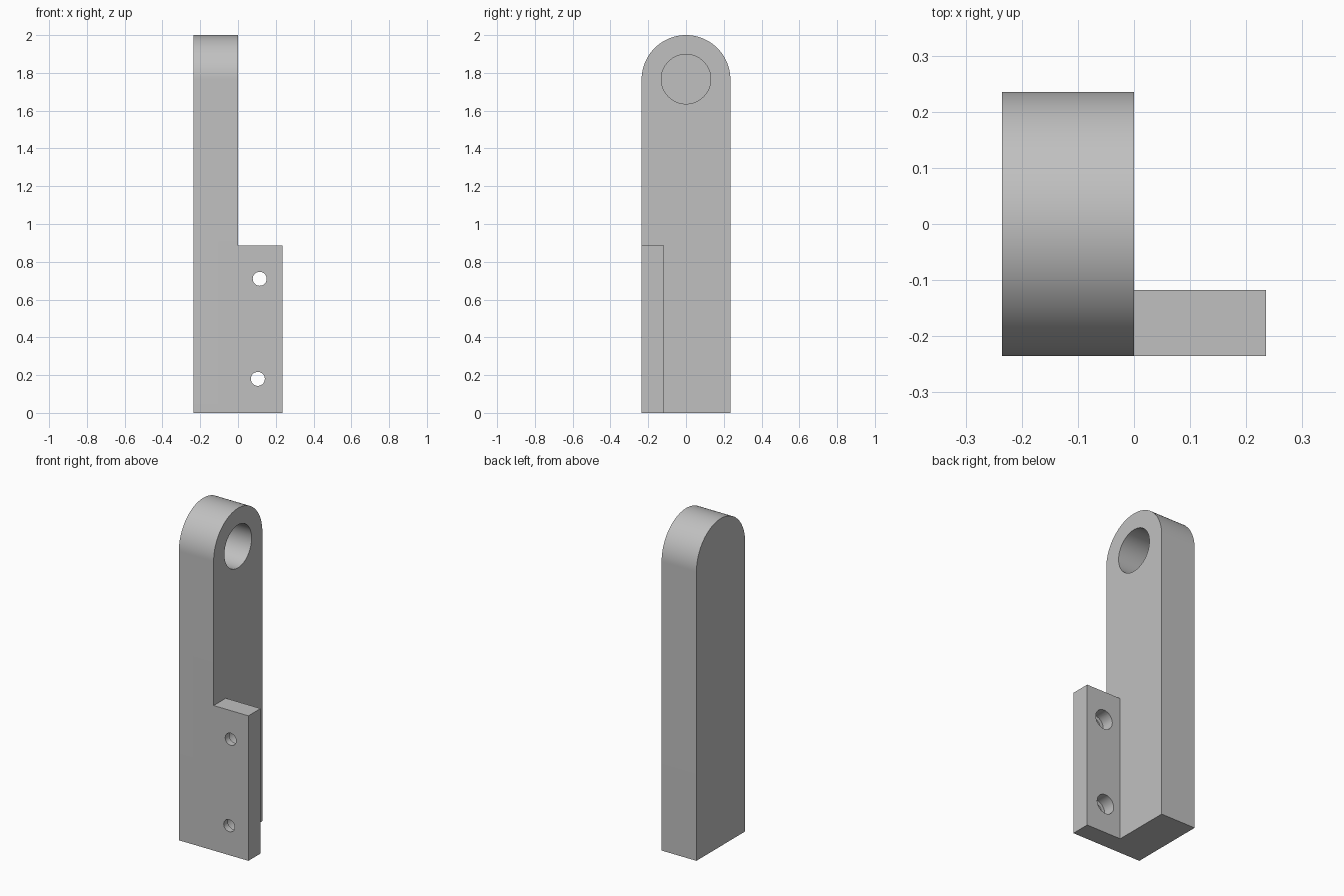
import bpy, bmesh, math
from mathutils import Matrix, Vector

if "Cube" in bpy.data.objects:
    bpy.data.objects.remove(bpy.data.objects["Cube"])

R = 0.235            # half width of the arm, also its end radius
TOP = 2.0 - R        # height of the rounded end's centre

grey = bpy.data.materials.new("plain_grey")
grey.diffuse_color = (0.53, 0.53, 0.53, 1)
grey.use_nodes = True
grey.node_tree.nodes["Principled BSDF"].inputs["Base Color"].default_value = grey.diffuse_color


def prism(name, outline, push):
    """Extrude a closed planar outline along a vector."""
    bm = bmesh.new()
    face = bm.faces.new([bm.verts.new(p) for p in outline])
    ext = bmesh.ops.extrude_face_region(bm, geom=[face])
    moved = [v for v in ext["geom"] if isinstance(v, bmesh.types.BMVert)]
    bmesh.ops.translate(bm, verts=moved, vec=push)
    bmesh.ops.recalc_face_normals(bm, faces=bm.faces)
    return to_object(name, bm)


def cylinder(name, start, end, radius, sides):
    """Cylinder between two points."""
    a, b = Vector(start), Vector(end)
    turn = (b - a).to_track_quat("Z", "Y").to_matrix().to_4x4()
    bm = bmesh.new()
    bmesh.ops.create_cone(bm, cap_ends=True, segments=sides, radius1=radius,
                          radius2=radius, depth=(b - a).length,
                          matrix=Matrix.Translation((a + b) / 2) @ turn)
    return to_object(name, bm)


def to_object(name, bm):
    mesh = bpy.data.meshes.new(name)
    bm.to_mesh(mesh)
    bm.free()
    mesh.materials.append(grey)
    obj = bpy.data.objects.new(name, mesh)
    bpy.context.collection.objects.link(obj)
    return obj


def combine(target, other, operation):
    """Apply a boolean and remove the helper."""
    mod = target.modifiers.new("boolean", "BOOLEAN")
    mod.operation, mod.solver, mod.object = operation, "EXACT", other
    bpy.context.view_layer.objects.active = target
    bpy.ops.object.modifier_apply(modifier=mod.name)
    bpy.data.objects.remove(other, do_unlink=True)


# Upright arm with a rounded top
N = 64
arch = [(-R, R * math.cos(math.pi * i / N), TOP + R * math.sin(math.pi * i / N))
        for i in range(N + 1)]
bracket = prism("bracket", [(-R, -R, 0), (-R, R, 0)] + arch, (R, 0, 0))

# Mounting flange flush with the front
flange = prism("flange", [(-0.1, -R, 0), (R, -R, 0), (R, -R, 0.885), (-0.1, -R, 0.885)],
               (0, R / 2, 0))
combine(bracket, flange, "UNION")

# Blind bore in the rounded end
combine(bracket, cylinder("bore", (-0.2, 0, 1.767), (0.1, 0, 1.767), 0.131, 64), "DIFFERENCE")

# Screw holes through the flange, counterbored from the back
for x, z in ((0.115, 0.71), (0.105, 0.18)):
    combine(bracket, cylinder("hole", (x, -0.4, z), (x, 0, z), 0.037, 32), "DIFFERENCE")
    combine(bracket, cylinder("counterbore", (x, -0.195, z), (x, 0, z), 0.059, 32), "DIFFERENCE")

bpy.ops.object.select_all(action="DESELECT")
bracket.select_set(True)
bpy.context.view_layer.objects.active = bracket
bpy.ops.object.shade_smooth_by_angle(angle=math.radians(30))
